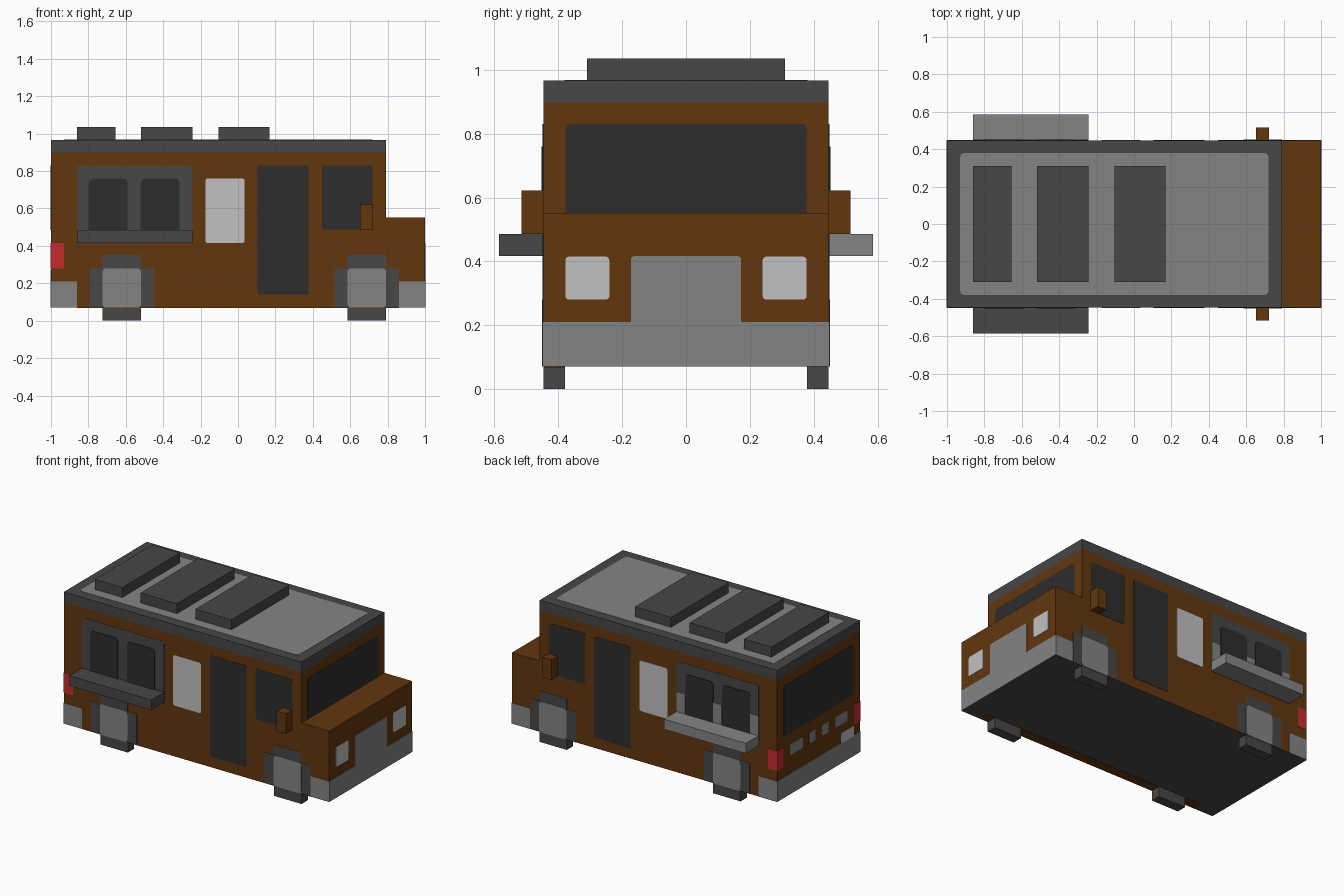
import bpy, bmesh, math

cube = bpy.data.objects.get("Cube")
if cube:
    bpy.data.objects.remove(cube)


def material(name, hex_code):
    rgb = [int(hex_code[i:i + 2], 16) / 255 for i in (0, 2, 4)]
    col = [((c + 0.055) / 1.055) ** 2.4 if c > 0.04 else c / 12.92 for c in rgb] + [1]
    m = bpy.data.materials.new(name)
    m.use_nodes = True
    m.diffuse_color = col
    m.node_tree.nodes["Principled BSDF"].inputs["Base Color"].default_value = col
    return m


BROWN = material("brown_paint", "62360d")
GREY = material("mid_grey", "848484")
DARK = material("dark_grey", "474747")
GLASS = material("dark_glass", "2d2d2d")
LIGHT = material("light_panel", "c1c1c1")
RED = material("tail_red", "c62b2f")

W = 0.447      # half width of the body
T = 0.002      # thickness of one painted layer


def mesh_object(name, verts, faces, mats):
    me = bpy.data.meshes.new(name)
    me.from_pydata(verts, [], faces)
    bm = bmesh.new()
    bm.from_mesh(me)
    bmesh.ops.recalc_face_normals(bm, faces=bm.faces)
    bm.to_mesh(me)
    bm.free()
    for m in mats:
        me.materials.append(m)
    ob = bpy.data.objects.new(name, me)
    bpy.context.collection.objects.link(ob)
    return ob


def prism(name, points, place, d0, d1, mats):
    """Extrude a 2D outline from depth d0 to d1; place(u, v, d) gives x, y, z."""
    n = len(points)
    verts = [place(u, v, d) for d in (d0, d1) for u, v in points]
    faces = [list(range(n)), list(range(n, 2 * n))]
    faces += [[i, (i + 1) % n, n + (i + 1) % n, n + i] for i in range(n)]
    return mesh_object(name, verts, faces, mats)


PLACE = {"x": lambda u, v, d: (d, u, v),
         "y": lambda u, v, d: (u, d, v),
         "z": lambda u, v, d: (u, v, d)}


def box(name, x0, x1, y0, y1, z0, z1, mat):
    return prism(name, [(x0, y0), (x1, y0), (x1, y1), (x0, y1)], PLACE["z"], z0, z1, [mat])


def plate(name, axis, pos, sign, u0, u1, v0, v1, mat, layer=1, r=0.0, round_bottom=True):
    """Thin painted panel on a body face, with optional rounded corners."""
    rb = r if round_bottom else 0
    pts = []
    for cx, cy, a, rad in ((u1, v1, 0, r), (u0, v1, 90, r), (u0, v0, 180, rb), (u1, v0, 270, rb)):
        if not rad:
            pts.append((cx, cy))
            continue
        ox = cx - rad if cx == u1 else cx + rad
        oy = cy - rad if cy == v1 else cy + rad
        for k in range(4):
            t = math.radians(a + 30 * k)
            pts.append((ox + rad * math.cos(t), oy + rad * math.sin(t)))
    return prism(name, pts, PLACE[axis], pos - sign * T, pos + sign * T * layer, [mat])


# Body shell with stepped bonnet, dark underside
shell = prism("body_shell", [(-1, 0.07), (1, 0.07), (1, 0.552), (0.79, 0.552), (0.79, 0.898), (-1, 0.898)],
              PLACE["y"], -W, W, [BROWN, DARK])
for p in shell.data.polygons:
    p.material_index = 1 if p.normal.z < -0.9 else 0
plate("underside_strip", "z", 0.07, -1, -0.86, 0.86, -W, -0.38, BROWN)

# Roof slab, inset panel and roof boxes
box("roof", -1, 0.79, -W, W, 0.898, 0.966, DARK)
plate("roof_panel", "z", 0.966, 1, -0.93, 0.72, -0.38, 0.38, GREY, r=0.025)
for i, (a, b) in enumerate(((-0.862, -0.655), (-0.518, -0.243), (-0.105, 0.168))):
    box(f"roof_box_{i + 1}", a, b, -0.31, 0.31, 0.966, 1.036, DARK)

# Both long sides
for s, side in ((-1, "right"), (1, "left")):
    y = s * W

    def panel(name, *args, **kw):
        plate(f"{side}_{name}", "y", y, s, *args, **kw)

    def block(name, x0, x1, inner, outer, z0, z1, mat):
        a, b = sorted((s * inner, s * outer))
        box(f"{side}_{name}", x0, x1, a, b, z0, z1, mat)

    # Serving hatch with two windows and a shelf
    panel("hatch_panel", -0.862, -0.243, 0.415, 0.828, DARK, r=0.012)
    if s > 0:
        for i, (a, b) in enumerate(((-0.862, -0.8), (-0.585, -0.52), (-0.31, -0.243))):
            panel(f"hatch_post_{i + 1}", a, b, 0.485, 0.62, GREY, layer=2)
    for i, x in enumerate((-0.798, -0.52)):
        panel(f"hatch_window_{i + 1}", x, x + 0.208, 0.485, 0.76, GLASS, layer=3,
              r=0.025, round_bottom=False)
    block("hatch_shelf", -0.862, -0.243, W, 0.586, 0.416, 0.485, GREY if s > 0 else DARK)

    # Light panel, door, cab window and mirror
    panel("light_panel", -0.174, 0.035, 0.415, 0.76, LIGHT, r=0.012)
    panel("door", 0.105, 0.378, 0.14, 0.83, GLASS, r=0.012)
    panel("cab_window", 0.448, 0.72, 0.487, 0.83, GLASS, r=0.012)
    block("mirror", 0.653, 0.722, W, 0.516, 0.485, 0.622, BROWN)

    # Wheels, hubs and arches
    for name, x in (("rear", -0.725), ("front", 0.585)):
        panel(f"{name}_arch_lower", x - 0.07, x + 0.275, 0.07, 0.28, DARK)
        panel(f"{name}_arch_upper", x, x + 0.207, 0.28, 0.35, DARK)
        panel(f"{name}_hub", x, x + 0.207, 0.07, 0.28, GREY, layer=2, r=0.02)
        block(f"{name}_wheel", x, x + 0.207, 0.379, W, 0.0, 0.07, DARK)

    # Bumper ends and tail light
    panel("front_bumper_end", 0.862, 1, 0.07, 0.21, GREY)
    panel("rear_bumper_end", -1, -0.862, 0.07, 0.21, GREY)
    panel("tail_light_side", -1, -0.931, 0.28, 0.416, RED)

    # End-face lamps
    a, b = sorted((s * 0.24, s * 0.378))
    plate(f"{side}_headlight", "x", 1, 1, a, b, 0.28, 0.415, LIGHT, r=0.012)
    a, b = sorted((s * 0.379, s * W))
    plate(f"{side}_tail_light_back", "x", -1, -1, a, b, 0.28, 0.416, RED)
    for name, lo, hi in (("outer", 0.172, 0.31), ("inner", 0.035, 0.103)):
        a, b = sorted((s * lo, s * hi))
        plate(f"{side}_rear_vent_{name}", "x", -1, -1, a, b, 0.335, 0.41, GREY, r=0.012)

# Front end
plate("windshield", "x", 0.79, 1, -0.378, 0.378, 0.552, 0.83, GLASS, r=0.012, round_bottom=False)
plate("front_bumper", "x", 1, 1, -W, W, 0.07, 0.21, GREY)
plate("grille", "x", 1, 1, -0.173, 0.173, 0.21, 0.416, GREY, r=0.01, round_bottom=False)

# Rear end
plate("rear_window", "x", -1, -1, -0.378, 0.378, 0.485, 0.83, GLASS, r=0.012)
plate("rear_bumper", "x", -1, -1, -W, W, 0.07, 0.21, GREY)
plate("rear_plate", "x", -1, -1, -0.38, -0.24, 0.205, 0.275, LIGHT, r=0.012)
